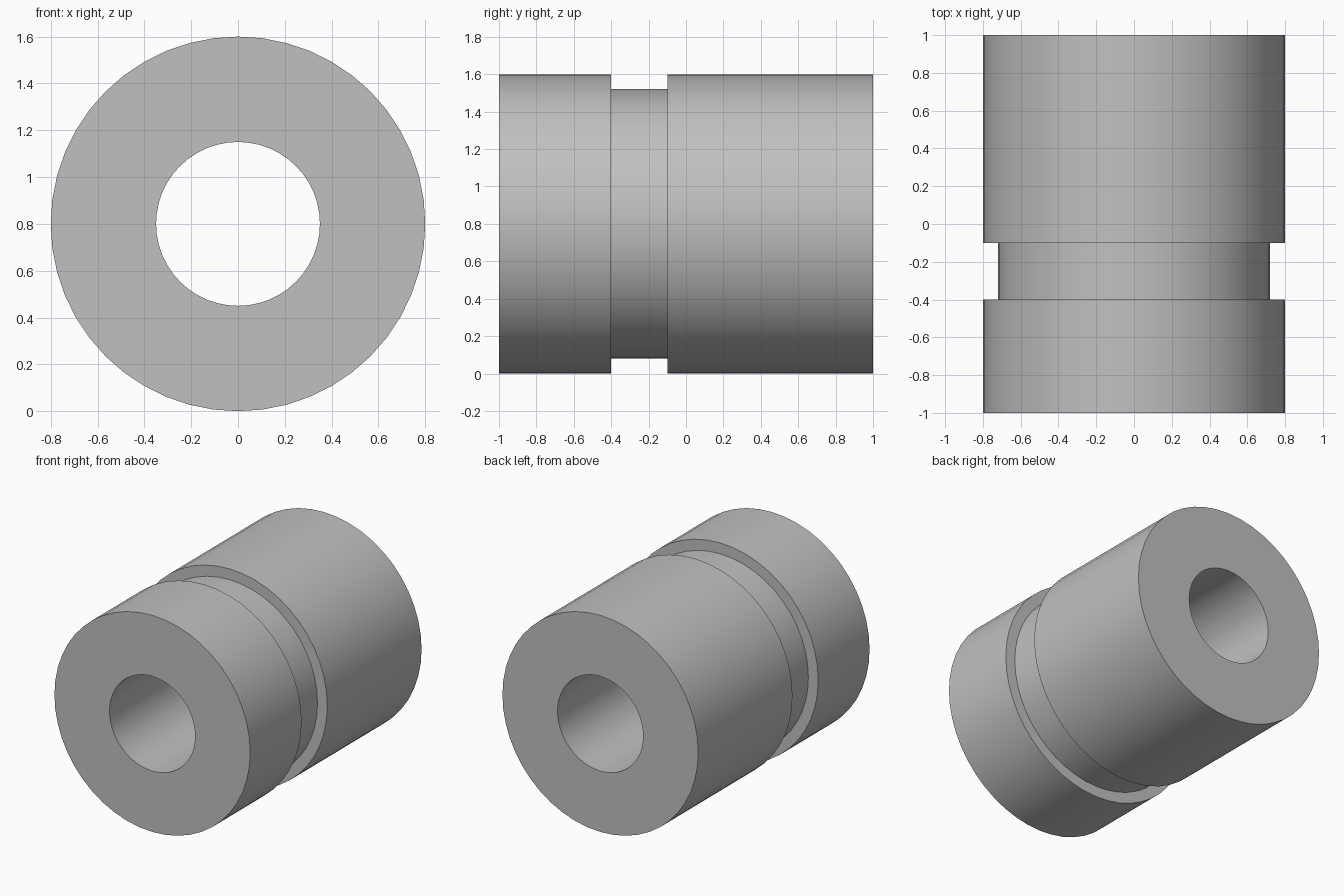
import bpy
import bmesh
import math
from mathutils import Matrix, Vector

cube = bpy.data.objects.get("Cube")
if cube:
    bpy.data.objects.remove(cube, do_unlink=True)

SEGMENTS = 48
OUTER, GROOVE, BORE = 0.8, 0.72, 0.35

# Grey metal
grey = bpy.data.materials.new("grey metal")
grey.use_nodes = True
colour = (0.53, 0.53, 0.53, 1)
grey.diffuse_color = colour
grey.node_tree.nodes["Principled BSDF"].inputs["Base Color"].default_value = colour

# Closed profile (radius, y) of the grooved bushing
profile = [(BORE, -1), (OUTER, -1), (OUTER, -0.4), (GROOVE, -0.4),
           (GROOVE, -0.1), (OUTER, -0.1), (OUTER, 1), (BORE, 1)]

# Revolve the profile about the y axis
bm = bmesh.new()
rings = []
for i in range(SEGMENTS):
    turn = Matrix.Rotation(math.tau * i / SEGMENTS, 3, 'Y')
    rings.append([bm.verts.new(turn @ Vector((r, y, 0))) for r, y in profile])
for i, ring in enumerate(rings):
    following = rings[(i + 1) % SEGMENTS]
    for j in range(len(profile)):
        k = (j + 1) % len(profile)
        bm.faces.new((ring[j], ring[k], following[k], following[j]))
bmesh.ops.recalc_face_normals(bm, faces=bm.faces)

mesh = bpy.data.meshes.new("grooved_bushing")
bm.to_mesh(mesh)
bm.free()
mesh.materials.append(grey)

bushing = bpy.data.objects.new("grooved_bushing", mesh)
bushing.location.z = OUTER
bpy.context.collection.objects.link(bushing)

# Smooth round walls, sharp rims
bpy.ops.object.select_all(action='DESELECT')
bushing.select_set(True)
bpy.context.view_layer.objects.active = bushing
bpy.ops.object.shade_smooth_by_angle(angle=math.radians(30))
